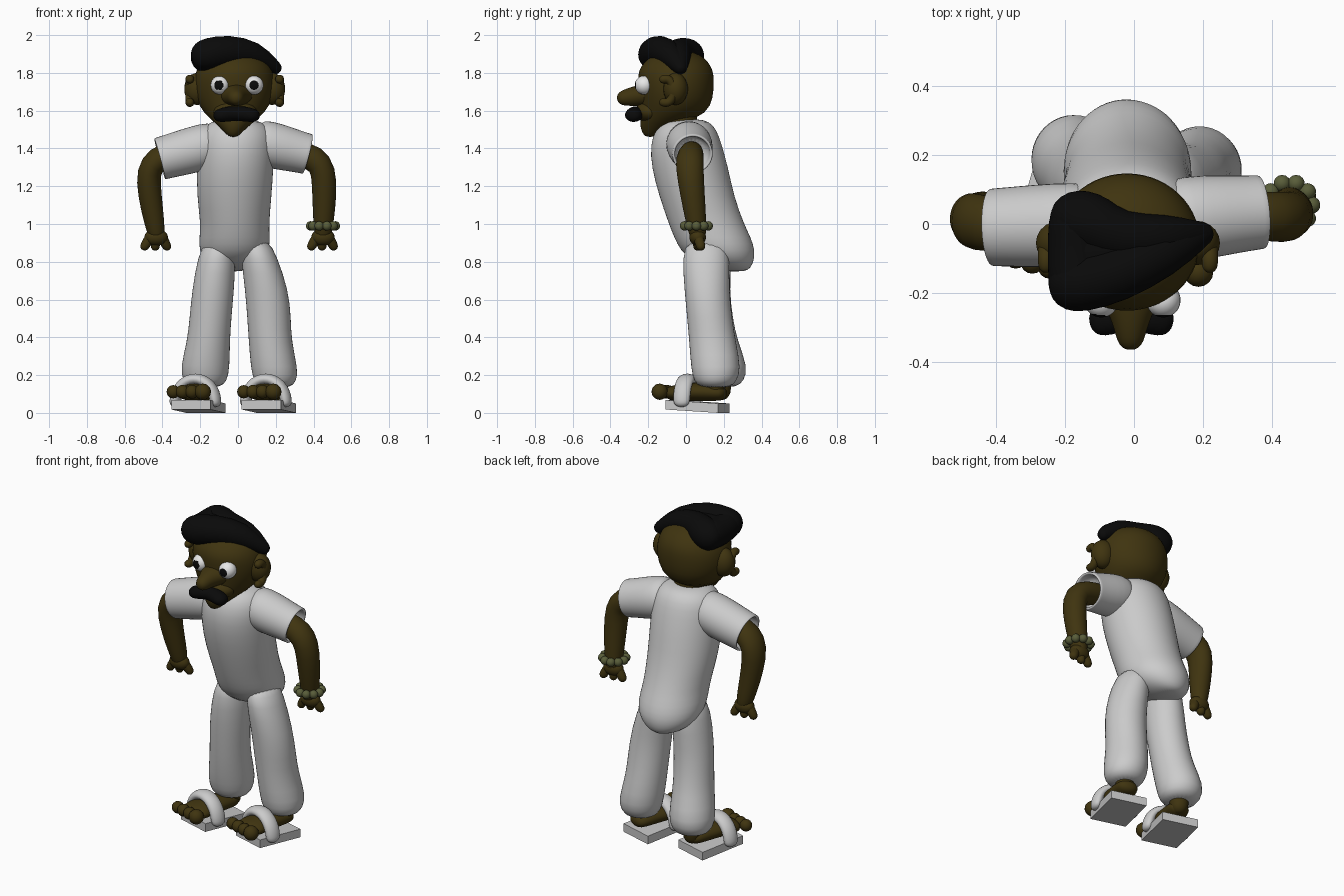
import bpy, bmesh, math
from mathutils import Vector

if "Cube" in bpy.data.objects:
    bpy.data.objects.remove(bpy.data.objects["Cube"])

X, Y, Z = Vector((1, 0, 0)), Vector((0, 1, 0)), Vector((0, 0, 1))


def material(name, r, g, b):
    m = bpy.data.materials.new(name)
    m.diffuse_color = (r, g, b, 1)
    m.use_nodes = True
    m.node_tree.nodes["Principled BSDF"].inputs["Base Color"].default_value = m.diffuse_color
    return m


SKIN = material("dark_brown_skin", .05, .034, .005)
CLOTH = material("white_cloth", .6, .6, .6)
BLACK = material("black_hair", .003, .003, .003)
EYE = material("eye_white", .8, .8, .8)
BEAD = material("olive_bead", .1, .11, .042)
SOLE = material("sole_grey", .58, .58, .58)


def finish(bm, name, *mats, subsurf=0, angle=180):
    bmesh.ops.recalc_face_normals(bm, faces=bm.faces)
    me = bpy.data.meshes.new(name)
    bm.to_mesh(me)
    bm.free()
    for m in mats:
        me.materials.append(m)
    ob = bpy.data.objects.new(name, me)
    bpy.context.collection.objects.link(ob)
    for p in me.polygons:
        p.use_smooth = angle > 0
    if subsurf:
        ob.modifiers.new("smooth", 'SUBSURF').levels = subsurf
        ob.modifiers["smooth"].render_levels = subsurf
    return ob


def loft(name, secs, mat, ref=X, axis=None, sides=20):
    """Skin elliptical sections (x, y, z, r[, r2]); without an axis the ends get round caps."""
    pts = [Vector(s[:3]) for s in secs]
    rad = [(s[3], s[-1]) for s in secs]
    n = len(pts)
    tan = [(axis or pts[min(i + 1, n - 1)] - pts[max(i - 1, 0)]).normalized() for i in range(n)]
    rings = [(pts[i], tan[i], *rad[i]) for i in range(n)]
    if axis is None:
        for end, sign in ((0, -1), (-1, 1)):
            p, t, (a, b) = pts[end], tan[end], rad[end]
            cap = [(p + t * sign * min(a, b) * k, t, a * f, b * f) for k, f in ((.6, .8), (.97, .33))]
            rings = cap[::-1] + rings if sign < 0 else rings + cap
    bm = bmesh.new()
    loops = []
    for p, t, a, b in rings:
        u = (ref - t * ref.dot(t)).normalized()
        v = t.cross(u)
        loops.append([bm.verts.new(p + u * a * 1.02 * math.cos(w) + v * b * 1.02 * math.sin(w))
                      for w in (2 * math.pi * k / sides for k in range(sides))])
    for l0, l1 in zip(loops, loops[1:]):
        for k in range(sides):
            j = (k + 1) % sides
            bm.faces.new((l0[k], l0[j], l1[j], l1[k]))
    bm.faces.new(loops[0][::-1])
    bm.faces.new(loops[-1])
    return finish(bm, name, mat, subsurf=1)


def ball(name, pos, size, mat, seg=20):
    bm = bmesh.new()
    bmesh.ops.create_uvsphere(bm, u_segments=seg, v_segments=seg * 2 // 3, radius=1)
    s = Vector(size) if not isinstance(size, float) else Vector((size,) * 3)
    for v in bm.verts:
        v.co = Vector(pos) + v.co * s
    return finish(bm, name, mat)


# Shirt body, leaning forward, swelling into the seat at the bottom
loft("shirt_body", [(-.03, .26, .748, .04, .05), (-.03, .235, .765, .1, .105), (-.025, .195, .805, .155, .162),
                    (-.02, .168, .86, .183, .195), (-.018, .14, .93, .184, .2), (-.017, .108, 1.0, .178, .196),
                    (-.02, .055, 1.15, .195, .195), (-.015, .02, 1.3, .2, .2),
                    (-.01, 0, 1.42, .198, .187), (-.01, 0, 1.5, .185, .16), (-.01, 0, 1.545, .13, .12),
                    (-.01, 0, 1.555, .06, .06)], CLOTH, axis=Z, sides=28)

# Hollow sleeves: out to the opening, then back inside
for side, a, b, r in (("left", (-.1, 0, 1.43), (-.415, -.01, 1.345), .112),
                      ("right", (.09, .01, 1.44), (.37, .035, 1.37), .107)):
    a, b = Vector(a), Vector(b)
    d = (b - a)
    secs = [(*(a + d * t), q) for t, q in ((0, .08), (.05, .12), (.4, .122), (.75, r + .004), (.97, r),
                                           (1, r), (1, r - .012), (.96, r - .016), (.7, r - .02))]
    loft(side + "_sleeve", secs, CLOTH, ref=Y, axis=d.normalized())

# Arms and hands (first radius runs front to back)
arms = {"left": [(-.33, -.01, 1.375, .07, .065), (-.43, 0, 1.345, .08, .073), (-.478, .01, 1.28, .082, .066),
                 (-.467, .02, 1.15, .066, .062), (-.445, .04, 1.02, .054), (-.433, .05, .95, .045)],
        "right": [(.3, .03, 1.38, .062), (.41, .02, 1.35, .074), (.455, .02, 1.285, .072, .068),
                  (.458, .035, 1.15, .064), (.452, .055, 1.0, .053), (.45, .062, .95, .045)]}
for side, path in arms.items():
    loft(side + "_arm", path, SKIN, ref=Y)
    x, y, z = path[-1][:3]
    ball(side + "_palm", (x, y, .93), (.062, .044, .045), SKIN)
    for i, dx in enumerate((-.06, -.005, .055)):
        loft(f"{side}_finger_{i}", [(x + dx * .5, y, .935, .028), (x + dx, y + .008 * i, .884, .026)],
             SKIN, ref=Y, sides=12)

# Beaded bracelet
for i in range(10):
    w = 2 * math.pi * i / 10
    ball(f"bracelet_bead_{i}", (.45 + .066 * math.cos(w), .055 + .066 * math.sin(w), .99), .025, BEAD, 14)

# Trouser legs
legs = {"left": [(-.1, .12, .92, .07, .1), (-.112, .112, .83, .1, .128), (-.132, .112, .65, .11, .117),
                 (-.146, .13, .5, .11, .117), (-.156, .15, .38, .112, .122), (-.175, .19, .24, .13, .138),
                 (-.175, .19, .17, .117, .117), (-.172, .185, .133, .08, .08)],
        "right": [(.09, .11, .92, .07, .1), (.11, .105, .83, .095, .125), (.153, .11, .65, .114, .117),
                  (.165, .125, .5, .115, .118), (.17, .14, .38, .112, .122), (.193, .16, .23, .124, .132),
                  (.198, .155, .17, .112, .112), (.197, .155, .13, .08, .08)]}
for side, secs in legs.items():
    loft(side + "_trouser_leg", secs, CLOTH, axis=Z)

# Feet with toes and sandals, both turned the same way
TURN = math.radians(16)
fwd = Vector((-math.sin(TURN), -math.cos(TURN), 0))
lat = Vector((math.cos(TURN), -math.sin(TURN), 0))
for side, x0 in (("left", -.21), ("right", .163)):
    base = Vector((x0, .06, 0))

    def local(a, f, z):
        return base + lat * a + fwd * f + Z * z

    ankle = Vector(legs[side][-1][:3])
    loft(side + "_ankle", [(ankle.x, ankle.y, .12, .055), (ankle.x, ankle.y, .24, .055)], SKIN)
    loft(side + "_foot", [(*local(0, -.12, .105), .065, .042), (*local(0, 0, .115), .075, .052),
                          (*local(0, .13, .105), .095, .042)], SKIN)
    for i, (a, r) in enumerate(((-.085, .035), (-.035, .036), (.018, .036), (.078, .043))):
        ball(f"{side}_toe_{i}", local(a, .185, .112), r, SKIN, 16)
    # Flat sole
    bm = bmesh.new()
    bmesh.ops.create_cube(bm, size=1)
    for v in bm.verts:
        v.co = local(v.co.x * .215, v.co.y * .29, .034 + v.co.z * .05 + v.co.y * .018)
    finish(bm, side + "_sandal_sole", SOLE, angle=0)
    # Strap arching over the foot
    arc = [(*local(.112 * math.cos(w), .055, .06 + .122 * math.sin(w)), .046, .03)
           for w in (math.pi * k / 8 for k in range(9))]
    loft(side + "_sandal_strap", arc, CLOTH, ref=fwd, sides=14)

# Head tapering to the chin, with a full brow
loft("head", [(-.025, -.19, 1.46, .02, .025), (-.025, -.185, 1.485, .045, .047), (-.022, -.135, 1.53, .09, .11),
              (-.02, -.06, 1.585, .16, .172), (-.02, -.05, 1.67, .205, .192), (-.02, -.052, 1.76, .212, .198),
              (-.02, -.055, 1.815, .198, .195), (-.02, -.05, 1.86, .172, .165), (-.02, -.05, 1.9, .12, .12),
              (-.02, -.05, 1.92, .05, .05)], SKIN, axis=Z, sides=28)
loft("neck", [(-.01, -.04, 1.48, .1), (-.01, -.04, 1.58, .1)], SKIN)
ball("upper_lip", (-.015, -.19, 1.595), (.115, .08, .06), SKIN)
loft("nose", [(-.01, -.17, 1.685, .12, .065), (-.01, -.235, 1.68, .075, .058), (-.01, -.285, 1.675, .053, .05),
              (-.01, -.325, 1.668, .042)], SKIN)

# Ears: a swelling on the side of the head with a curved rim
for side, x, sx in (("left", -.215, -1), ("right", .18, 1)):
    ball(side + "_ear", (x, -.055, 1.715), (.07, .065, .085), SKIN)
    rim = [(x + sx * .04, -.105 + .04 * math.cos(w), 1.705 + .065 * math.sin(w), .024)
           for w in (math.radians(-110 + 27.5 * k) for k in range(9))]
    loft(side + "_ear_rim", rim, SKIN, sides=12)

# Eyes: the forward cap of each ball is the pupil
for side, x, px in (("left", -.095, -.16), ("right", .085, 0)):
    bm = bmesh.new()
    bmesh.ops.create_uvsphere(bm, u_segments=24, v_segments=24, radius=.05)
    for v in bm.verts:
        v.co = Vector((v.co.x, -v.co.z, v.co.y))
    gaze = Vector((px, -1, 0)).normalized()
    for f in bm.faces:
        if f.calc_center_median().normalized().dot(gaze) > .86:
            f.material_index = 1
    bmesh.ops.translate(bm, verts=bm.verts, vec=(x, -.221, 1.735))
    finish(bm, side + "_eye", EYE, BLACK)

# Moustache
loft("moustache", [(-.095, -.28, 1.575, .046, .036), (-.05, -.27, 1.583, .046, .04), (-.01, -.265, 1.585, .04, .037),
                   (.035, -.27, 1.583, .046, .04), (.08, -.28, 1.575, .046, .036)], BLACK, ref=Y)

# Hair: three thick rolls meeting in a point at one side, over a filled crown
tip = (.195, -.03, 1.828, .037)
loft("hair_front_roll", [(-.165, -.172, 1.898, .087), (-.05, -.145, 1.92, .084), (.09, -.08, 1.9, .073), tip],
     BLACK, ref=Y)
loft("hair_back_roll", [(-.158, .012, 1.888, .09), (-.11, -.002, 1.9, .086), (-.04, -.045, 1.91, .075),
                        (.09, -.04, 1.895, .07), tip], BLACK, ref=Y)
loft("hair_side_roll", [(-.166, -.165, 1.892, .084), (-.168, -.08, 1.88, .082), (-.164, .01, 1.888, .085)], BLACK)
loft("hair_crown", [(-.16, -.08, 1.895, .1, .07), (-.04, -.085, 1.915, .085, .055), (.07, -.06, 1.9, .06, .06)],
     BLACK, ref=Y)
